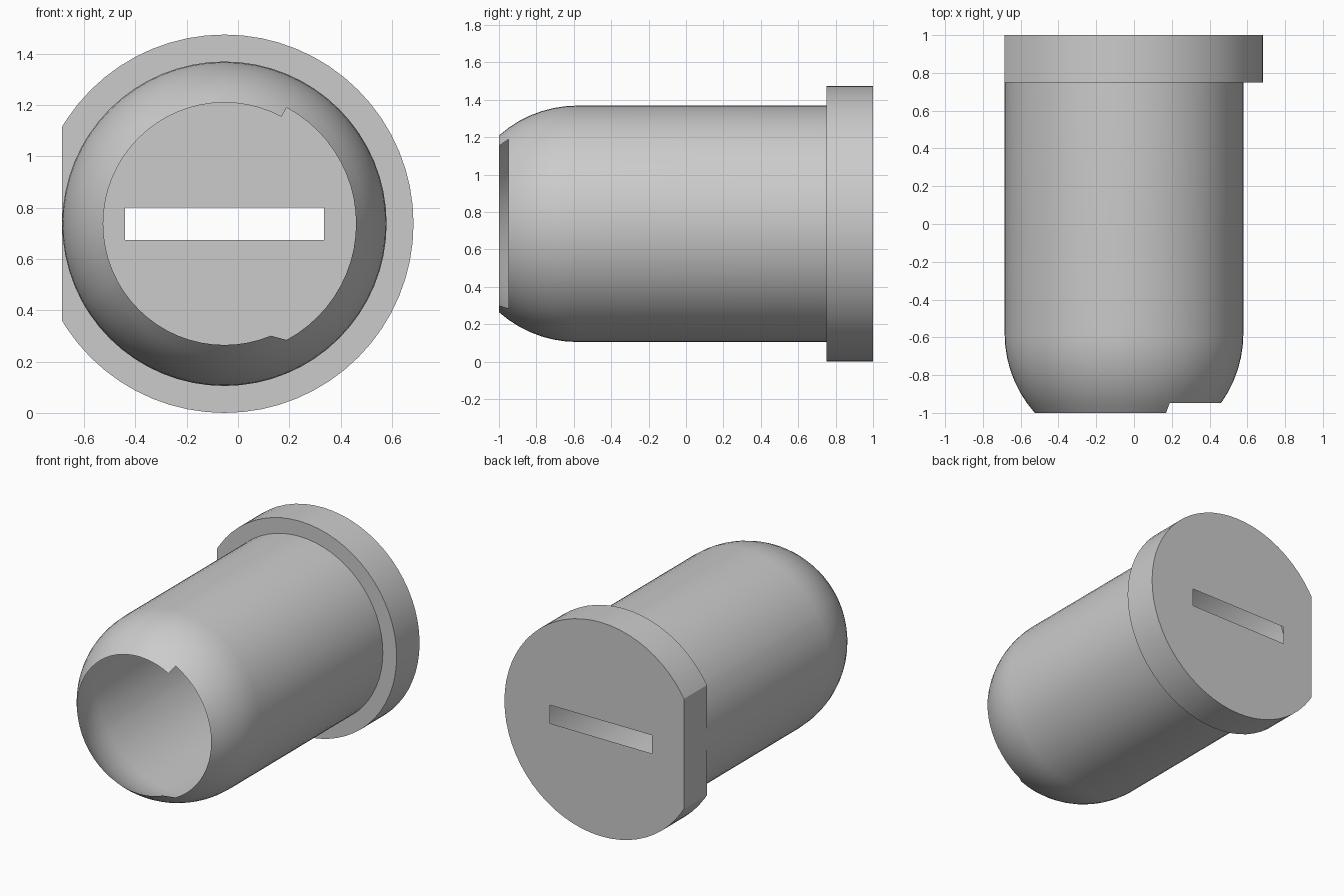
import bpy, bmesh
from math import sin, cos, acos, asin, pi, radians

if "Cube" in bpy.data.objects:
    bpy.data.objects.remove(bpy.data.objects["Cube"])

CX, CZ = -0.053, 0.737            # axis of the sleeve, running along y
BODY_R, FLANGE_R = 0.632, 0.737
DOME_Y, STEP_Y = -0.58, 0.75      # dome centre and flange front
STEP = 2 * pi / 64

# Columns round the axis, plus the two corners of the flange flat
corner = pi - acos(BODY_R / FLANGE_R)
ANGLES = sorted([(i - 31) * STEP for i in range(64)] + [corner, -corner])

grey = bpy.data.materials.new("plain grey")
grey.use_nodes = True
colour = (0.6, 0.6, 0.6, 1)
grey.diffuse_color = colour
grey.node_tree.nodes["Principled BSDF"].inputs["Base Color"].default_value = colour


def ring(bm, y, radius):
    return [bm.verts.new((CX + radius(t) * cos(t), y, CZ + radius(t) * sin(t))) for t in ANGLES]


def skin(bm, a, b, skip=lambda t: False):
    """Join two rings with quads, leaving out skipped columns."""
    for i in range(len(a)):
        j = (i + 1) % len(a)
        if not skip(ANGLES[i]):
            bm.faces.new((a[i], b[i], b[j], a[j]))


def finish(bm, name):
    mesh = bpy.data.meshes.new(name)
    bm.to_mesh(mesh)
    bm.free()
    mesh.materials.append(grey)
    obj = bpy.data.objects.new(name, mesh)
    bpy.context.collection.objects.link(obj)
    bpy.ops.object.select_all(action='DESELECT')
    obj.select_set(True)
    bpy.context.view_layer.objects.active = obj
    bpy.ops.object.shade_smooth_by_angle(angle=radians(30))


# Sleeve: open thin shell with a rounded nose
bm = bmesh.new()
tip = asin((DOME_Y + 1) / BODY_R)
rings = []
for k in range(8):
    a = tip * (1 - k / 7)
    rings.append(ring(bm, DOME_Y - BODY_R * sin(a), lambda t: BODY_R * cos(a)))
rings.append(ring(bm, STEP_Y, lambda t: BODY_R))

# The rim is notched on one side, ending in a slanted corner below
NOTCH = 11 * STEP
skin(bm, rings[0], rings[1], lambda t: -NOTCH - 1.01 * STEP < t < NOTCH - 0.01)
low = min(range(len(ANGLES)), key=lambda i: abs(ANGLES[i] + NOTCH + STEP))
bm.faces.new((rings[0][low], rings[1][low], rings[1][low + 1]))
for a, b in zip(rings[1:], rings[2:]):
    skin(bm, a, b)
bmesh.ops.delete(bm, geom=[v for v in bm.verts if not v.link_faces], context='VERTS')
finish(bm, "sleeve")


# Flange: wider collar with one flat side
def flange_radius(t):
    return min(FLANGE_R, -BODY_R / cos(t)) if cos(t) < -0.1 else FLANGE_R


bm = bmesh.new()
inner = ring(bm, STEP_Y, lambda t: BODY_R)
front = ring(bm, STEP_Y, flange_radius)
back = ring(bm, 1, flange_radius)
skin(bm, inner, front)
skin(bm, front, back)

# Back plate with a slot through it
slot = [bm.verts.new((CX + 0.388 * sx, 1, CZ + 0.063 * sz))
        for sx, sz in ((-1, -1), (1, -1), (1, 1), (-1, 1))]
edges = [bm.edges.new((slot[i], slot[i - 1])) for i in range(4)]
edges += [bm.edges.get((back[i], back[i - 1])) for i in range(len(back))]
filled = bmesh.ops.triangle_fill(bm, edges=edges, use_beauty=True, normal=(0, 1, 0))
for face in filled["geom"]:
    if isinstance(face, bmesh.types.BMFace):
        face.normal_update()
        if face.normal.y < 0:
            face.normal_flip()
bmesh.ops.remove_doubles(bm, verts=bm.verts, dist=0.0001)
finish(bm, "flange")
